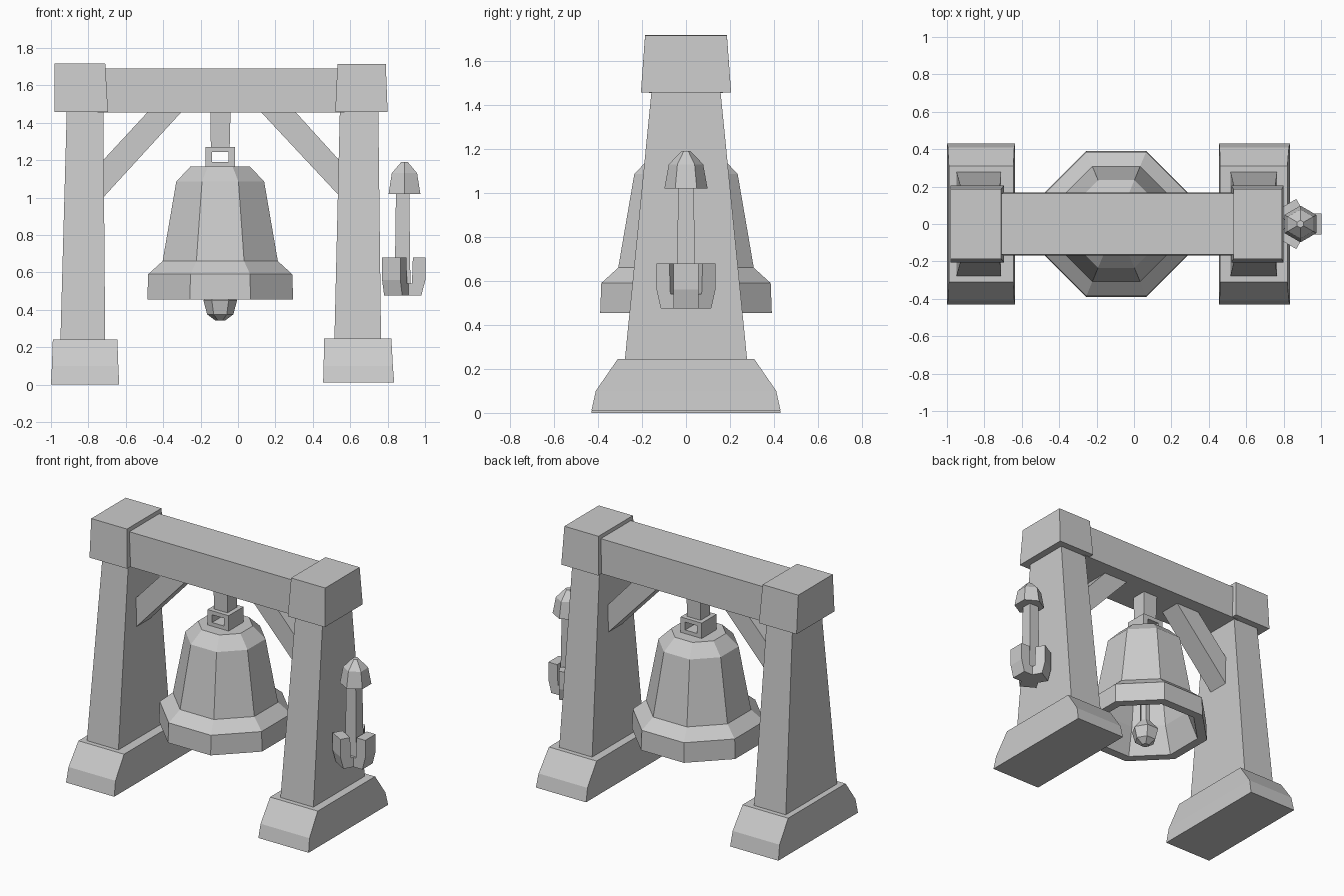
import bpy, bmesh
from math import cos, sin, pi, radians

if "Cube" in bpy.data.objects:
    bpy.data.objects.remove(bpy.data.objects["Cube"])


def loft(name, rings, closed=False):
    """Skin rings of equal point count; cap the ends, or join last to first."""
    bm = bmesh.new()
    vs = [[bm.verts.new(p) for p in r] for r in rings]
    n = len(rings[0])
    pairs = list(zip(vs, vs[1:])) + ([(vs[-1], vs[0])] if closed else [])
    for a, b in pairs:
        for i in range(n):
            j = (i + 1) % n
            bm.faces.new((a[i], a[j], b[j], b[i]))
    if not closed:
        bm.faces.new(vs[0])
        bm.faces.new(vs[-1])
    bmesh.ops.recalc_face_normals(bm, faces=bm.faces)
    me = bpy.data.meshes.new(name)
    bm.to_mesh(me)
    bm.free()
    ob = bpy.data.objects.new(name, me)
    bpy.context.collection.objects.link(ob)
    return ob


def tower(name, levels):
    """Stacked rectangles: (x0, x1, half depth, z)."""
    return loft(name, [[(a, -d, z), (b, -d, z), (b, d, z), (a, d, z)]
                       for a, b, d, z in levels])


def turned(name, profile, sides, cx, turn=0.0, closed=False):
    """Faceted lathe from (radius, z) pairs."""
    return loft(name, [[(cx + r * cos(turn + 2 * pi * i / sides),
                         r * sin(turn + 2 * pi * i / sides), z)
                        for i in range(sides)] for r, z in profile], closed)


def slab(name, outline, d):
    """Outline in x, z extruded to +-d in y."""
    return loft(name, [[(x, y, z) for x, z in outline] for y in (-d, d)])


# Feet, posts and caps on both sides
tower("left_foot", [(-1.0, -.635, .43, 0), (-.995, -.64, .41, .1), (-.99, -.645, .31, .242)])
tower("right_foot", [(.455, .835, .43, .01), (.458, .828, .41, .1), (.46, .82, .31, .245)])
tower("left_post", [(-.95, -.71, .28, .22), (-.915, -.72, .155, 1.48)])
tower("right_post", [(.515, .765, .28, .22), (.545, .75, .155, 1.48)])
tower("left_cap", [(-.98, -.695, .205, 1.457), (-.98, -.71, .186, 1.717)])
tower("right_cap", [(.52, .80, .205, 1.457), (.532, .79, .186, 1.715)])

# Beam and diagonal braces
tower("beam", [(-.75, .57, .168, 1.455), (-.75, .57, .162, 1.69)])
slab("left_brace", [(-.73, .99), (-.73, 1.19), (-.48, 1.46), (-.3, 1.46)], .075)
slab("right_brace", [(.55, 1.0), (.55, 1.19), (.305, 1.46), (.12, 1.46)], .075)

# Hanger post and square link with a hole
BX = -.095
tower("hanger", [(BX - .05, BX + .05, .05, 1.25), (BX - .053, BX + .055, .055, 1.46)])


def rect(hx, z0, z1, y):
    return [(BX - hx, y, z0), (BX + hx, y, z0), (BX + hx, y, z1), (BX - hx, y, z1)]


loft("hanger_link", [rect(.08, 1.16, 1.27, -.08), rect(.08, 1.16, 1.27, .08),
                     rect(.045, 1.19, 1.243, .08), rect(.045, 1.19, 1.243, -.08)], closed=True)

# Octagonal bell: solid outside, hollow inside
K = 1 / cos(pi / 8)
bell = [(.16, 1.165), (.235, 1.085), (.308, .66), (.385, .59), (.39, .455),
        (.33, .455), (.265, .64), (.195, 1.05), (.1, 1.1)]
turned("bell", [(r * K, z) for r, z in bell], 8, BX, pi / 8)

# Clapper rod and head
turned("clapper_rod", [(.035, 1.11), (.035, .46)], 6, BX)
turned("clapper_head", [(.035, .52), (.09, .45), (.07, .375), (.025, .342)], 6, BX)

# Side striker: faceted head, rod and three upturned claws
SX = .88
turned("striker_head", [(.098, 1.02), (.078, 1.13), (.02, 1.19)], 6, SX + .01, pi / 6)
turned("striker_rod", [(.06, .5), (.05, 1.04)], 4, SX, pi / 4)
claw = [(0, .475), (.1, .475), (.122, .56), (.122, .68), (.055, .68), (.05, .54), (0, .54)]
for i, a in enumerate((0, 120, 240)):
    ob = slab(f"striker_claw_{i + 1}", claw, .056)
    ob.location.x = SX
    ob.rotation_euler.z = radians(a)
